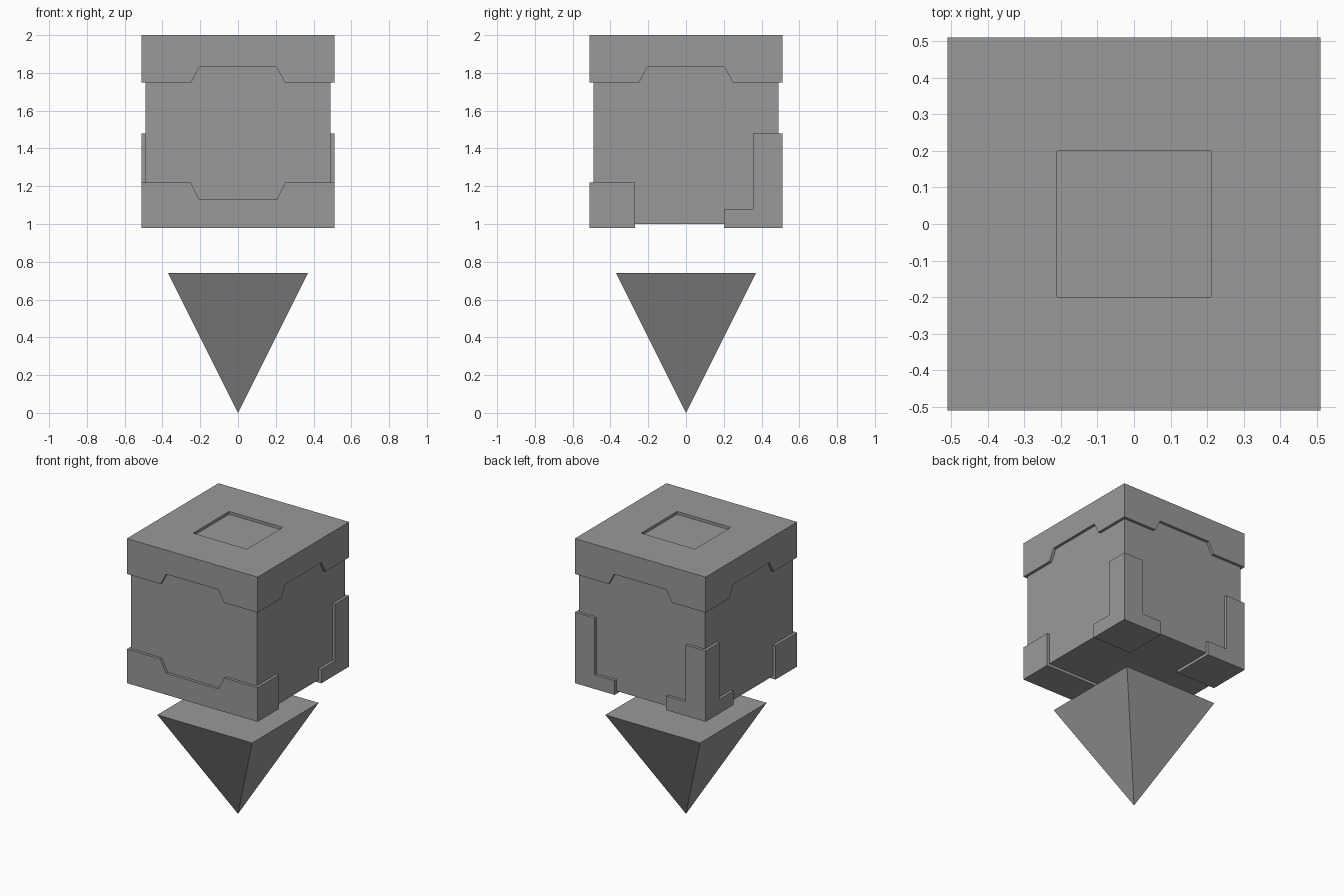
import bpy
import bmesh
from mathutils import Matrix, Vector

if "Cube" in bpy.data.objects:
    bpy.data.objects.remove(bpy.data.objects["Cube"], do_unlink=True)

GREY = (0.32, 0.32, 0.32, 1)
grey = bpy.data.materials.new("stone_grey")
grey.use_nodes = True
grey.diffuse_color = GREY
grey.node_tree.nodes["Principled BSDF"].inputs["Base Color"].default_value = GREY

CORE, SHELL = 0.49, 0.51      # half widths of the inner cube and its armour


def add_object(name, bm):
    bmesh.ops.recalc_face_normals(bm, faces=bm.faces)
    mesh = bpy.data.meshes.new(name)
    bm.to_mesh(mesh)
    bm.free()
    mesh.materials.append(grey)
    obj = bpy.data.objects.new(name, mesh)
    bpy.context.collection.objects.link(obj)
    return obj


def box(name, low, high):
    low, high = Vector(low), Vector(high)
    bm = bmesh.new()
    place = Matrix.Translation((low + high) / 2) @ Matrix.Diagonal((*(high - low), 1))
    bmesh.ops.create_cube(bm, size=1, matrix=place)
    return add_object(name, bm)


def notch(bottom, top, half_bottom, half_top, along_x=False):
    """Trapezoid cutter running right through the model."""
    outline = [(-half_bottom, bottom), (half_bottom, bottom),
               (half_top, top), (-half_top, top)]
    bm = bmesh.new()
    face = bm.faces.new([bm.verts.new((x, -1, z)) for x, z in outline])
    side = bmesh.ops.extrude_face_region(bm, geom=[face])["geom"]
    verts = [v for v in side if isinstance(v, bmesh.types.BMVert)]
    bmesh.ops.translate(bm, verts=verts, vec=(0, 2, 0))
    if along_x:
        bm.transform(Matrix.Rotation(1.5707963, 4, "Z"))
    return add_object("notch_cutter", bm)


def cut(obj, *cutters):
    """Subtract the cutters, then remove them."""
    for cutter in cutters:
        mod = obj.modifiers.new("cut", "BOOLEAN")
        mod.operation = "DIFFERENCE"
        mod.solver = "EXACT"
        mod.object = cutter
    bpy.context.view_layer.update()
    graph = bpy.context.evaluated_depsgraph_get()
    mesh = bpy.data.meshes.new_from_object(obj.evaluated_get(graph))
    obj.modifiers.clear()
    obj.data = mesh
    for cutter in cutters:
        bpy.data.objects.remove(cutter, do_unlink=True)


# Inner cube
box("cube_core", (-CORE, -CORE, 1.0), (CORE, CORE, 1.98))

# Lid with a raised notch on every side and a shallow recess on top
lid = box("lid", (-SHELL, -SHELL, 1.75), (SHELL, SHELL, 2.0))
cut(lid,
    notch(1.67, 1.83, 0.29, 0.205),
    notch(1.67, 1.83, 0.29, 0.205, along_x=True),
    box("recess_cutter", (-0.21, -0.2, 1.96), (0.21, 0.2, 2.1)))

# Front lower band, wrapping round to both sides
band = box("front_band", (-SHELL, -SHELL, 0.98), (SHELL, -0.27, 1.22))
cut(band, notch(1.13, 1.31, 0.205, 0.295))

# Rear corner guards: wide foot with a narrow upright
guard = box("rear_corner_guards", (0.2, 0.2, 0.98), (SHELL, SHELL, 1.48))
cut(guard,
    box("cutter_a", (0, 0, 1.08), (0.355, 1, 1.6)),
    box("cutter_b", (0, 0, 1.08), (1, 0.355, 1.6)))
guard.modifiers.new("mirror", "MIRROR")

# Floating pyramid pointing down
bm = bmesh.new()
apex = bm.verts.new((0, 0, 0))
rim = [bm.verts.new((0.37 * x, 0.37 * y, 0.74))
       for x, y in ((-1, -1), (1, -1), (1, 1), (-1, 1))]
bm.faces.new(rim)
for i in range(4):
    bm.faces.new((apex, rim[i], rim[i - 1]))
add_object("floating_pyramid", bm)
